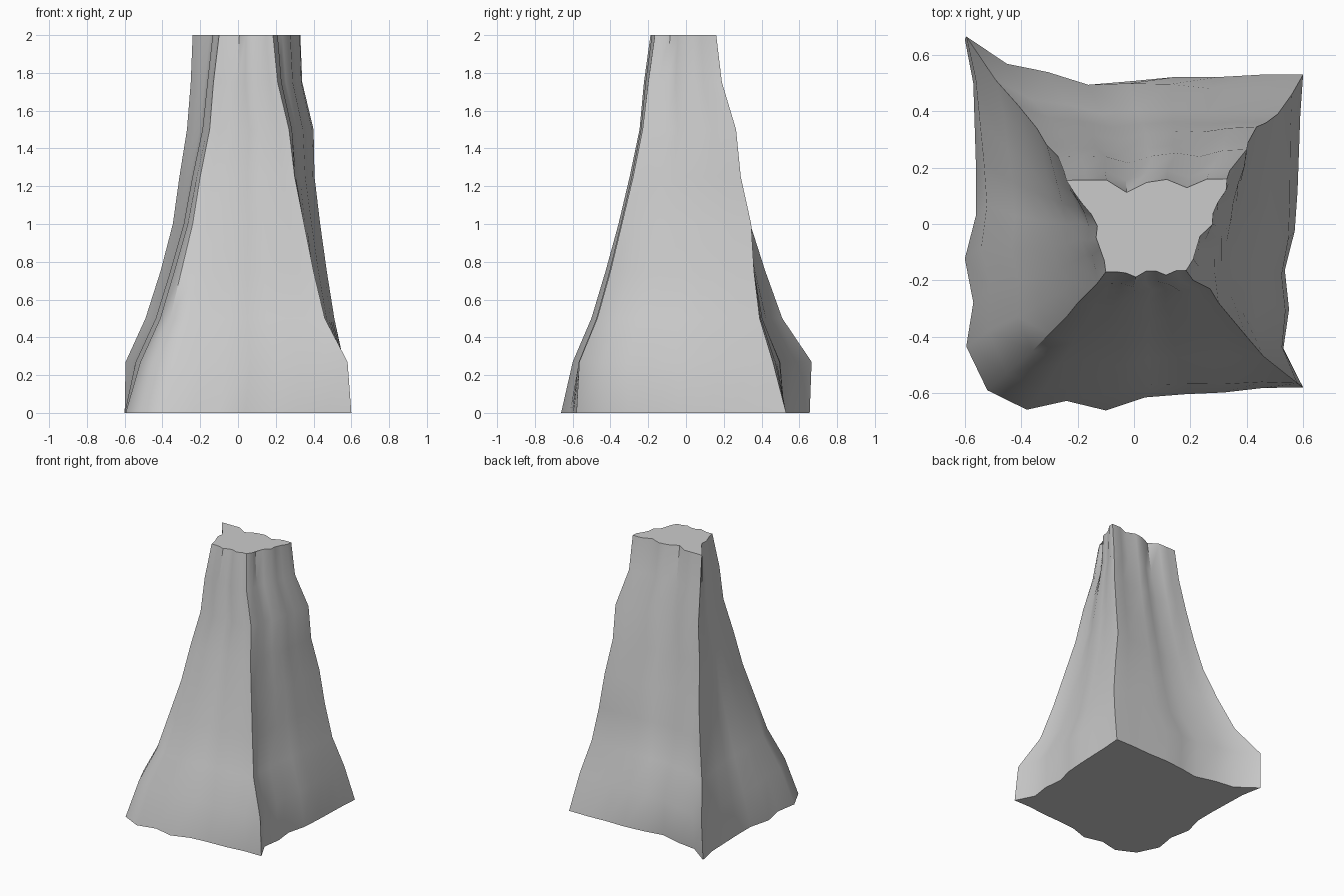
import bpy, bmesh, math
from mathutils import Vector

if "Cube" in bpy.data.objects:
    bpy.data.objects.remove(bpy.data.objects["Cube"])

HEIGHTS = [0.0, 0.27, 0.5, 0.75, 1.0, 1.25, 1.5, 1.75, 2.0]

# Paths of the four corner ridges, bottom to top (x, y)
RIDGES = [
    [(-.52, -.59), (-.45, -.53), (-.36, -.45), (-.30, -.39), (-.24, -.33),
     (-.20, -.28), (-.15, -.23), (-.13, -.21), (-.10, -.17)],      # front left
    [(.60, -.58), (.58, -.565), (.46, -.47), (.40, -.40), (.35, -.34),
     (.30, -.28), (.27, -.23), (.21, -.20), (.185, -.165)],        # front right
    [(.60, .53), (.56, .46), (.51, .39), (.47, .36), (.435, .345),
     (.405, .29), (.40, .265), (.34, .19), (.33, .16)],            # back right
    [(-.60, .655), (-.595, .665), (-.49, .51), (-.41, .42), (-.345, .34),
     (-.31, .28), (-.27, .24), (-.25, .19), (-.24, .155)],         # back left
]

# Outward bumps along each side (front, right, back, left), at foot and at top
FOOT = [
    [.07, .04, .075, .03, .02, .015, 0],
    [-.07, -.05, -.065, -.03, -.02, -.015, -.01],
    [-.016, -.04, -.055, -.085, -.125, -.10, -.095],
    [-.02, -.015, -.01, 0, .05, .03, .065],
]
TOP = [
    [0, .005, .02, 0, 0, .015, 0],
    [.007, -.02, -.005, .02, .005, .005, .015],
    [0, -.03, 0, -.01, -.045, 0, 0],
    [-.008, -.02, -.037, -.04, -.018, -.015, -.012],
]
OUTWARD = [Vector((0, -1)), Vector((1, 0)), Vector((0, 1)), Vector((-1, 0))]


def outline(level):
    """Closed rough outline of the rock at one height."""
    t = HEIGHTS[level] / 2
    points = []
    for side in range(4):
        a = Vector(RIDGES[side][level])
        b = Vector(RIDGES[(side + 1) % 4][level])
        points.append(a)
        for k in range(7):
            bump = FOOT[side][k] * (1 - t) ** 2 + TOP[side][k] * t ** 2
            points.append(a.lerp(b, (k + 1) / 8) + OUTWARD[side] * bump)
    return points


# Rock pillar: skin the stacked outlines and cap both ends
bm = bmesh.new()
rings = [[bm.verts.new((p.x, p.y, z)) for p in outline(i)]
         for i, z in enumerate(HEIGHTS)]
n = len(rings[0])
for low, high in zip(rings, rings[1:]):
    for i in range(n):
        j = (i + 1) % n
        bm.faces.new((low[i], low[j], high[j], high[i]))
caps = [bm.faces.new(rings[0][::-1]), bm.faces.new(rings[-1])]
bmesh.ops.triangulate(bm, faces=caps)
bmesh.ops.recalc_face_normals(bm, faces=bm.faces)

mesh = bpy.data.meshes.new("rock_pillar")
bm.to_mesh(mesh)
bm.free()
rock = bpy.data.objects.new("rock_pillar", mesh)
bpy.context.collection.objects.link(rock)
bpy.context.view_layer.objects.active = rock
rock.select_set(True)
bpy.ops.object.shade_smooth_by_angle(angle=math.radians(40))
